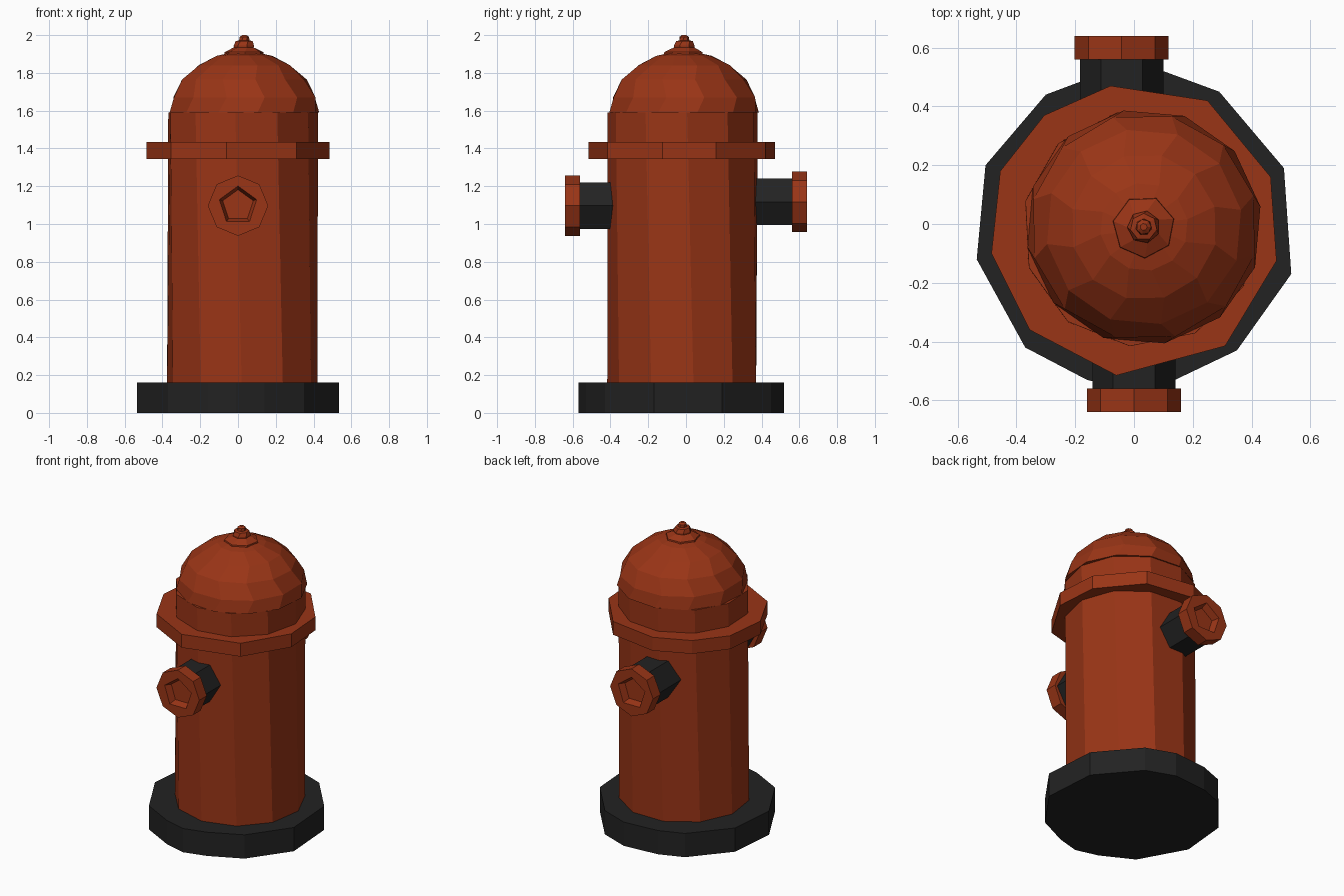
import bpy, bmesh, math
from mathutils import Vector

if "Cube" in bpy.data.objects:
    bpy.data.objects.remove(bpy.data.objects["Cube"])


def material(name, rgb):
    m = bpy.data.materials.new(name)
    m.diffuse_color = (*rgb, 1)
    m.use_nodes = True
    m.node_tree.nodes["Principled BSDF"].inputs["Base Color"].default_value = m.diffuse_color
    return m


RED = material("red_paint", (0.32, 0.035, 0.008))
BLACK = material("black_iron", (0.016, 0.016, 0.016))


def loft(name, rings, mat):
    """Skin a stack of equal-count rings and close both ends."""
    bm = bmesh.new()
    loops = [[bm.verts.new(p) for p in ring] for ring in rings]
    n = len(loops[0])
    for a, b in zip(loops, loops[1:]):
        for i in range(n):
            j = (i + 1) % n
            bm.faces.new((a[i], a[j], b[j], b[i]))
    bm.faces.new(loops[0][::-1])
    bm.faces.new(loops[-1])
    bmesh.ops.recalc_face_normals(bm, faces=bm.faces)
    me = bpy.data.meshes.new(name)
    bm.to_mesh(me)
    bm.free()
    me.materials.append(mat)
    ob = bpy.data.objects.new(name, me)
    bpy.context.collection.objects.link(ob)
    return ob


def ring(cx, cy, z, r, n, phase=0.0):
    return [Vector((cx + r * math.cos(math.radians(phase) + math.tau * i / n),
                    cy + r * math.sin(math.radians(phase) + math.tau * i / n), z))
            for i in range(n)]


def ring_y(cx, y, cz, r, n, phase=0.0):
    return [Vector((p.x, y, p.y)) for p in ring(cx, cz, 0, r, n, phase)]


def slab(name, outline, z0, z1, mat):
    return loft(name, [[(x, y, z) for x, y in outline] for z in (z0, z1)], mat)


# Uneven foot plate
slab("base", [(.10, .52), (.29, .45), (.51, .19), (.535, -.17), (.35, -.43),
              (.14, -.53), (-.01, -.57), (-.16, -.53), (-.37, -.42),
              (-.535, -.12), (-.505, .2), (-.3, .44), (-.14, .5)], 0, .16, BLACK)

# Barrel, slightly twisted
loft("barrel", [ring(.022, -.015, .1, .402, 11, 8),
                ring(.022, -.015, 1.59, .402, 11, 3)], RED)

# Collar flange
slab("collar", [(-.08, .47), (.25, .42), (.465, .16), (.485, -.125), (.31, -.415),
                (-.06, -.515), (-.355, -.36), (-.485, -.1), (-.455, .18),
                (-.305, .37)], 1.345, 1.435, RED)

# Bonnet dome
dome = [(1.59, .402), (1.67, .388), (1.765, .335), (1.84, .25), (1.89, .15), (1.91, .06)]
loft("bonnet", [ring(.034, -.01, z, r, 12, 10 + 6 * (i % 2))
                for i, (z, r) in enumerate(dome)], RED)

# Top nut
nut = [(1.88, .11), (1.91, .105), (1.935, .055), (1.945, .056), (1.968, .046),
       (1.972, .028), (1.99, .026), (2.0, .012)]
loft("top_nut", [ring(.033, -.01, z, r, 7, 15 + 12 * (i // 2))
                 for i, (z, r) in enumerate(nut)], RED)

# Outlets: front and back, each with pipe and recessed cap
for side, s, cx, cz in (("front", -1, 0.0, 1.097), ("back", 1, -.042, 1.117)):
    loft(side + "_pipe", [ring_y(cx, s * y, cz, .142, 6) for y in (.3, .58)], BLACK)
    cap = loft(side + "_cap", [ring_y(cx, s * y, cz, .16, 8) for y in (.56, .64)], RED)
    cutter = loft("recess_cutter", [ring_y(cx, s * y, cz, r, 5, 90)
                                    for y, r in ((.595, .085), (.65, .108))], RED)
    cutter.hide_render = True
    mod = cap.modifiers.new("recess", 'BOOLEAN')
    mod.operation = 'DIFFERENCE'
    mod.solver = 'EXACT'
    mod.object = cutter
    bpy.context.view_layer.objects.active = cap
    bpy.ops.object.modifier_apply(modifier=mod.name)
    bpy.data.objects.remove(cutter)
